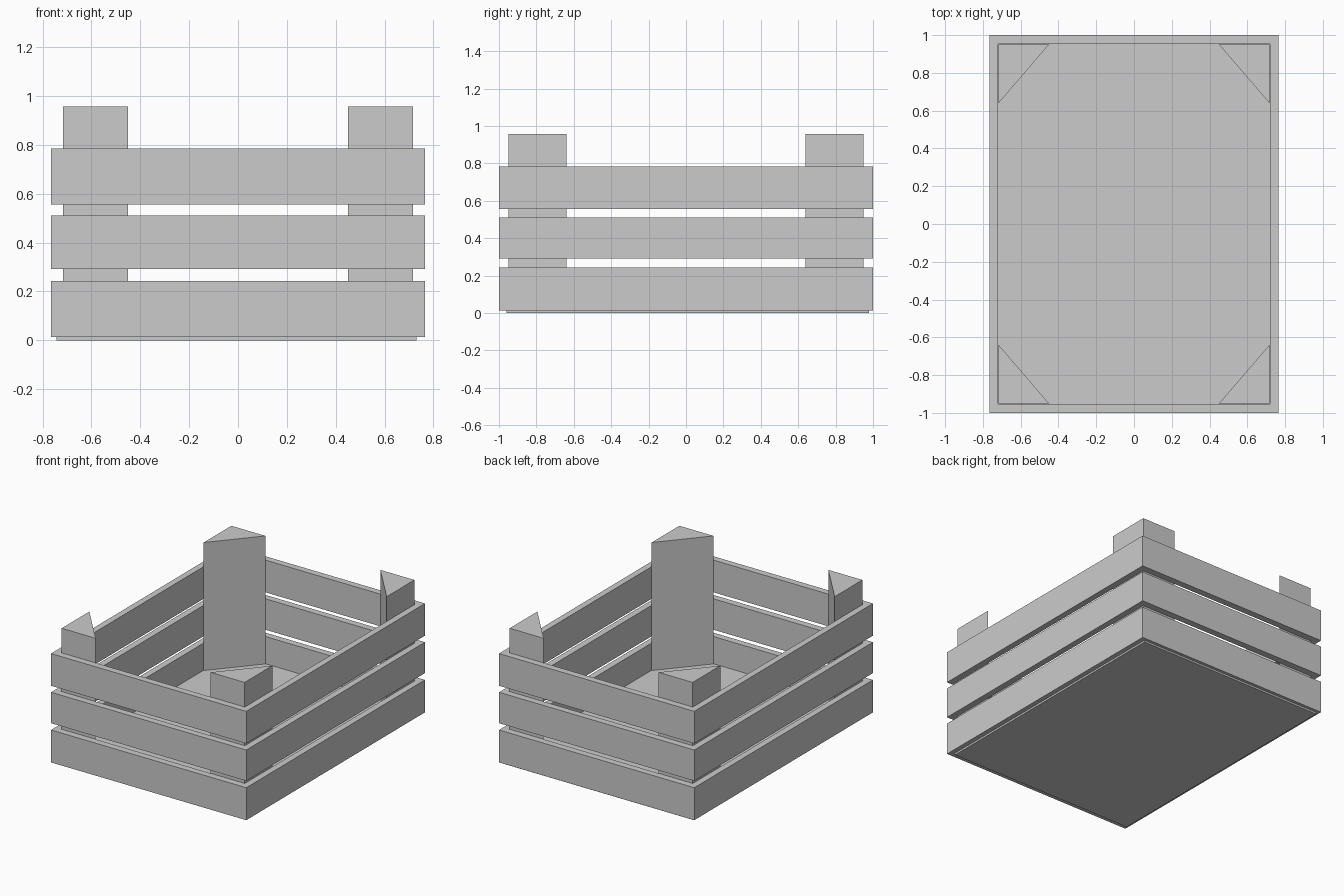
import bpy, bmesh

if "Cube" in bpy.data.objects:
    bpy.data.objects.remove(bpy.data.objects["Cube"])


def finish(name, bm):
    bmesh.ops.recalc_face_normals(bm, faces=bm.faces)
    mesh = bpy.data.meshes.new(name)
    bm.to_mesh(mesh)
    bm.free()
    obj = bpy.data.objects.new(name, mesh)
    bpy.context.collection.objects.link(obj)


def rect(x0, x1, y0, y1):
    return [(x0, y0), (x1, y0), (x1, y1), (x0, y1)]


def prism(name, profile, z0, z1):
    """Extrude a flat outline from z0 up to z1."""
    bm = bmesh.new()
    base = bm.faces.new([bm.verts.new((x, y, z0)) for x, y in profile])
    ext = bmesh.ops.extrude_face_region(bm, geom=[base], use_keep_orig=True)
    top = [v for v in ext["geom"] if isinstance(v, bmesh.types.BMVert)]
    bmesh.ops.translate(bm, verts=top, vec=(0, 0, z1 - z0))
    finish(name, bm)


def slat_ring(name, outer, inner, z0, z1):
    """Four mitred slats joined into one rectangular band."""
    bm = bmesh.new()
    loops = [[bm.verts.new((x, y, z)) for x, y in prof]
             for prof, z in ((outer, z0), (outer, z1), (inner, z1), (inner, z0))]
    for k in range(4):
        a, b = loops[k], loops[(k + 1) % 4]
        for i in range(4):
            j = (i + 1) % 4
            bm.faces.new((a[i], a[j], b[j], b[i]))
    finish(name, bm)


# Side slats in three levels
outer = rect(-0.765, 0.765, -1.0, 1.0)
inner = rect(-0.72, 0.72, -0.952, 0.952)
for level, z0, z1 in (("lower", 0.013, 0.243),
                      ("middle", 0.291, 0.51),
                      ("upper", 0.556, 0.784)):
    slat_ring(level + "_slats", outer, inner, z0, z1)

# Floor board, slightly off centre
prism("floor", rect(-0.742, 0.731, -0.96, 0.978), 0.0, 0.05)

# Triangular corner posts
for sx, side in ((-1, "left"), (1, "right")):
    for sy, end in ((-1, "front"), (1, "back")):
        tri = [(sx * 0.717, sy * 0.95), (sx * 0.45, sy * 0.95), (sx * 0.717, sy * 0.64)]
        prism(f"{end}_{side}_post", tri, 0.03, 0.957)
